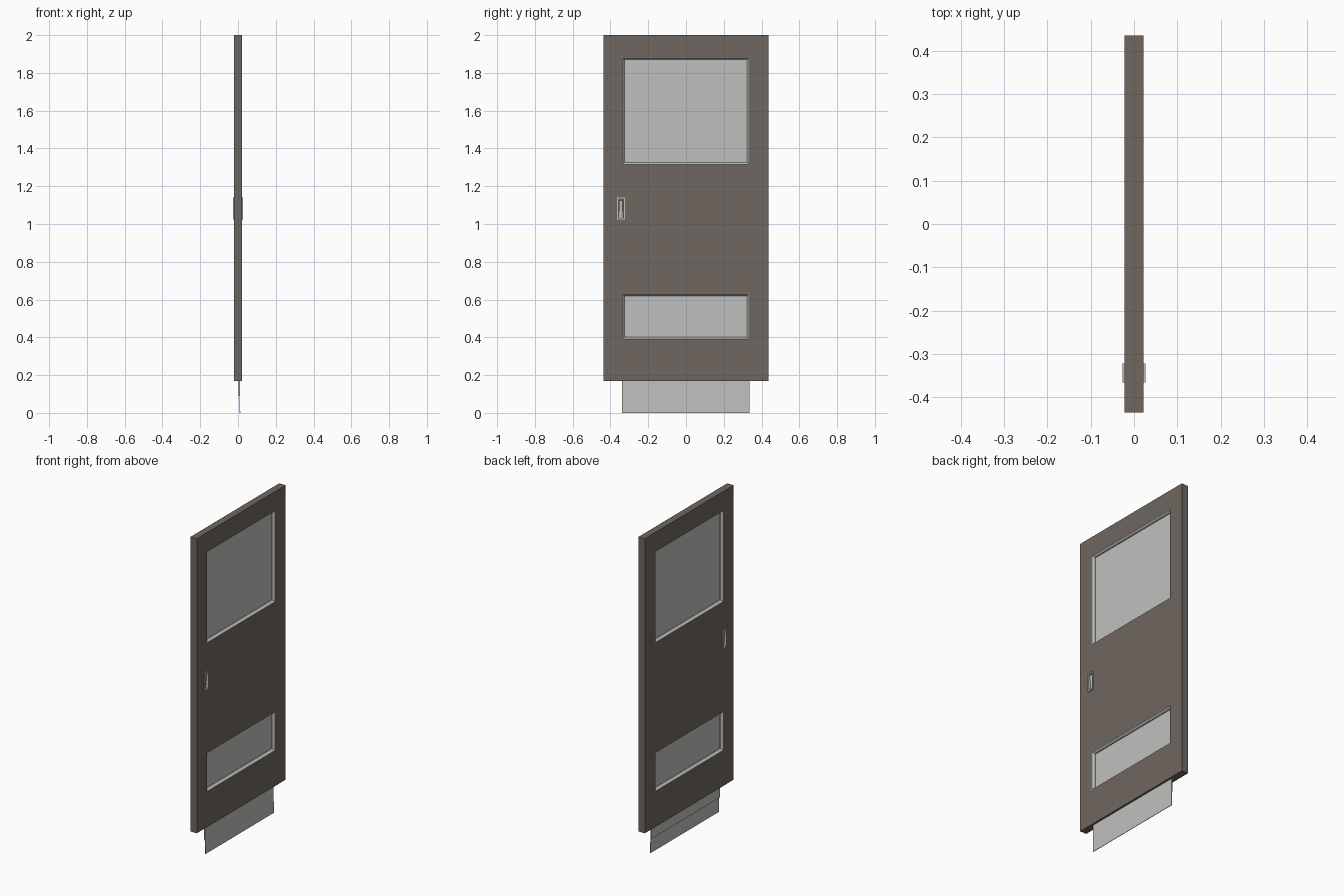
import bpy, bmesh

cube = bpy.data.objects.get("Cube")
if cube:
    bpy.data.objects.remove(cube, do_unlink=True)


def material(name, r, g, b):
    m = bpy.data.materials.new(name)
    m.use_nodes = True
    m.diffuse_color = (r, g, b, 1)
    m.node_tree.nodes["Principled BSDF"].inputs["Base Color"].default_value = (r, g, b, 1)
    return m


brown = material("brown paint", 0.16, 0.135, 0.115)
grey = material("light grey", 0.53, 0.53, 0.52)


def finish(name, bm, mat):
    bmesh.ops.recalc_face_normals(bm, faces=bm.faces)
    mesh = bpy.data.meshes.new(name)
    bm.to_mesh(mesh)
    bm.free()
    mesh.materials.append(mat)
    ob = bpy.data.objects.new(name, mesh)
    bpy.context.collection.objects.link(ob)
    return ob


def box(name, x, y, z, mat):
    """Box from (low, high) pairs."""
    bm = bmesh.new()
    bmesh.ops.create_cube(bm, size=1)
    for v in bm.verts:
        v.co = [r[0] if c < 0 else r[1] for c, r in zip(v.co, (x, y, z))]
    return finish(name, bm, mat)


def frame(name, y, z, section, mat):
    """Sweep a closed (x, inset) section around a rectangle."""
    bm = bmesh.new()
    loops = []
    for x, i in section:
        corners = ((y[0] + i, z[0] + i), (y[1] - i, z[0] + i),
                   (y[1] - i, z[1] - i), (y[0] + i, z[1] - i))
        loops.append([bm.verts.new((x, a, b)) for a, b in corners])
    for a, b in zip(loops, loops[1:] + loops[:1]):
        for k in range(4):
            n = (k + 1) % 4
            bm.faces.new((a[k], a[n], b[n], b[k]))
    return finish(name, bm, mat)


def prism(name, outline, y, mat):
    """Extrude an (x, z) outline along y."""
    bm = bmesh.new()
    face = bm.faces.new([bm.verts.new((x, y[0], z)) for x, z in outline])
    new = bmesh.ops.extrude_face_region(bm, geom=[face])["geom"]
    for v in new:
        if isinstance(v, bmesh.types.BMVert):
            v.co.y = y[1]
    return finish(name, bm, mat)


T = 0.022                       # half the door thickness
PANE_Y = (-0.338, 0.335)
PANES = {"upper": (1.314, 1.882), "lower": (0.39, 0.632)}
PULL_Y, PULL_Z = (-0.366, -0.322), (1.024, 1.14)

# Door leaf with window openings and handle pockets
leaf = box("door_leaf", (-T, T), (-0.436, 0.436), (0.17, 2), brown)
cutters = [box("cutter", (-0.1, 0.1), PANE_Y, z, brown) for z in PANES.values()]
for s in (-1, 1):
    cutters.append(box("cutter", sorted((s * 0.008, s * 0.1)),
                       (PULL_Y[0] + 0.005, PULL_Y[1] - 0.005),
                       (PULL_Z[0] + 0.005, PULL_Z[1] - 0.005), brown))
for c in cutters:
    mod = leaf.modifiers.new("opening", 'BOOLEAN')
    mod.object = c
    mod.solver = 'EXACT'
    bpy.context.view_layer.objects.active = leaf
    bpy.ops.object.modifier_apply(modifier=mod.name)
    bpy.data.objects.remove(c, do_unlink=True)

# Glazing and bevelled beads on both faces
for label, z in PANES.items():
    box(label + "_pane", (-0.003, 0.003), PANE_Y, z, grey)
    for side, s in (("left", 1), ("right", -1)):
        frame(f"{label}_bead_{side}", PANE_Y, z,
              ((s * T, 0), (s * T, 0.002), (s * 0.008, 0.012),
               (s * 0.002, 0.012), (s * 0.002, 0)), grey)

# Recessed pulls: raised rim, back plate and slanted paddle
for side, s in (("left", 1), ("right", -1)):
    frame("pull_rim_" + side, PULL_Y, PULL_Z,
          ((s * 0.02, 0), (s * 0.027, 0), (s * 0.027, 0.008),
           (s * 0.009, 0.008), (s * 0.009, 0.0055), (s * 0.02, 0.0055)), grey)
    prism("pull_paddle_" + side,
          ((s * 0.008, 1.03), (s * 0.012, 1.03), (s * 0.022, 1.125), (s * 0.018, 1.125)),
          (-0.354, -0.336), grey)

# Hanging sweep below the door, thinner at its lower half
prism("bottom_sweep", ((0.002, 0.18), (0.010, 0.18), (0.012, 0), (0.009, 0),
                       (0.008, 0.09), (0.003, 0.09)), PANE_Y, grey)
